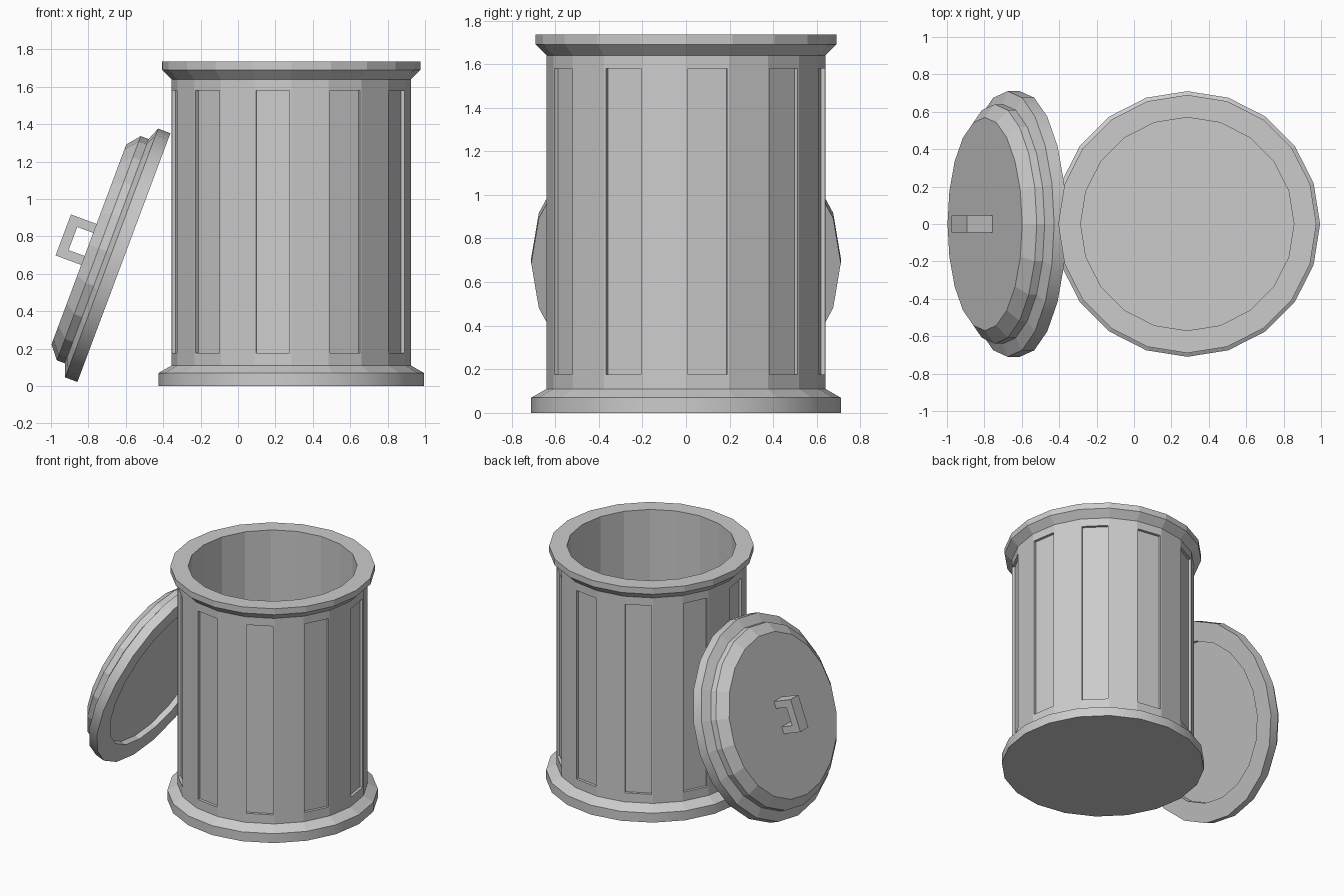
import bpy, bmesh
from math import sin, cos, pi, radians
from mathutils import Matrix

if "Cube" in bpy.data.objects:
    bpy.data.objects.remove(bpy.data.objects["Cube"])

SIDES = 20


def lathe(profile, smooth_bands=()):
    """Revolve (radius, z) points around z; first and last rings are capped."""
    bm = bmesh.new()
    rings = [[bm.verts.new((r * cos(2 * pi * i / SIDES), r * sin(2 * pi * i / SIDES), z))
              for i in range(SIDES)] for r, z in profile]
    bands = []
    for k in range(len(rings) - 1):
        a, b = rings[k], rings[k + 1]
        band = []
        for i in range(SIDES):
            j = (i + 1) % SIDES
            f = bm.faces.new((a[i], a[j], b[j], b[i]))
            f.smooth = k in smooth_bands
            band.append(f)
        bands.append(band)
    bm.faces.new(rings[0][::-1])
    bm.faces.new(rings[-1])
    bm.normal_update()
    return bm, bands


def finish(bm, name, matrix):
    bmesh.ops.recalc_face_normals(bm, faces=bm.faces)
    me = bpy.data.meshes.new(name)
    bm.to_mesh(me)
    bm.free()
    ob = bpy.data.objects.new(name, me)
    ob.matrix_world = matrix
    bpy.context.collection.objects.link(ob)
    return ob


# Can: foot ring, body wall, flared rim, hollow inside
bm, bands = lathe([(0.71, 0), (0.71, 0.07), (0.64, 0.11), (0.64, 1.64),
                   (0.69, 1.69), (0.69, 1.735), (0.57, 1.735), (0.57, 0.11)],
                  smooth_bands=(0,))

# Recessed panels on every second body face
panels = bands[2][::2]
bmesh.ops.inset_individual(bm, faces=panels, thickness=0.0135)
for f in panels:
    for v in f.verts:
        v.co.z = 0.177 if v.co.z < 0.8 else 1.58
bm.normal_update()
bmesh.ops.inset_individual(bm, faces=panels, thickness=0.0, depth=-0.02)
finish(bm, "can_body", Matrix.Translation((0.285, 0, 0)))

# Lid leaning against the can, stepped dome with a shallow hollow underneath
lean = Matrix.Translation((-0.61, 0, 0.687)) @ Matrix.Rotation(radians(-69.5), 4, 'Y')
bm, bands = lathe([(0.57, 0.04), (0.57, 0), (0.71, 0), (0.71, 0.07),
                   (0.64, 0.098), (0.64, 0.143), (0.57, 0.2)], smooth_bands=(2,))
finish(bm, "lid", lean)

# Lid handle: squared arch extruded across the lid
arch = [(-0.117, 0.195), (-0.117, 0.346), (0.117, 0.346), (0.117, 0.195),
        (0.066, 0.195), (0.066, 0.291), (-0.066, 0.291), (-0.066, 0.195)]
bm = bmesh.new()
near, far = [[bm.verts.new((x, y, z)) for x, z in arch] for y in (-0.046, 0.046)]
for i in range(8):
    j = (i + 1) % 8
    bm.faces.new((near[i], near[j], far[j], far[i]))
bm.faces.new(near)
bm.faces.new(far[::-1])
finish(bm, "lid_handle", lean)
